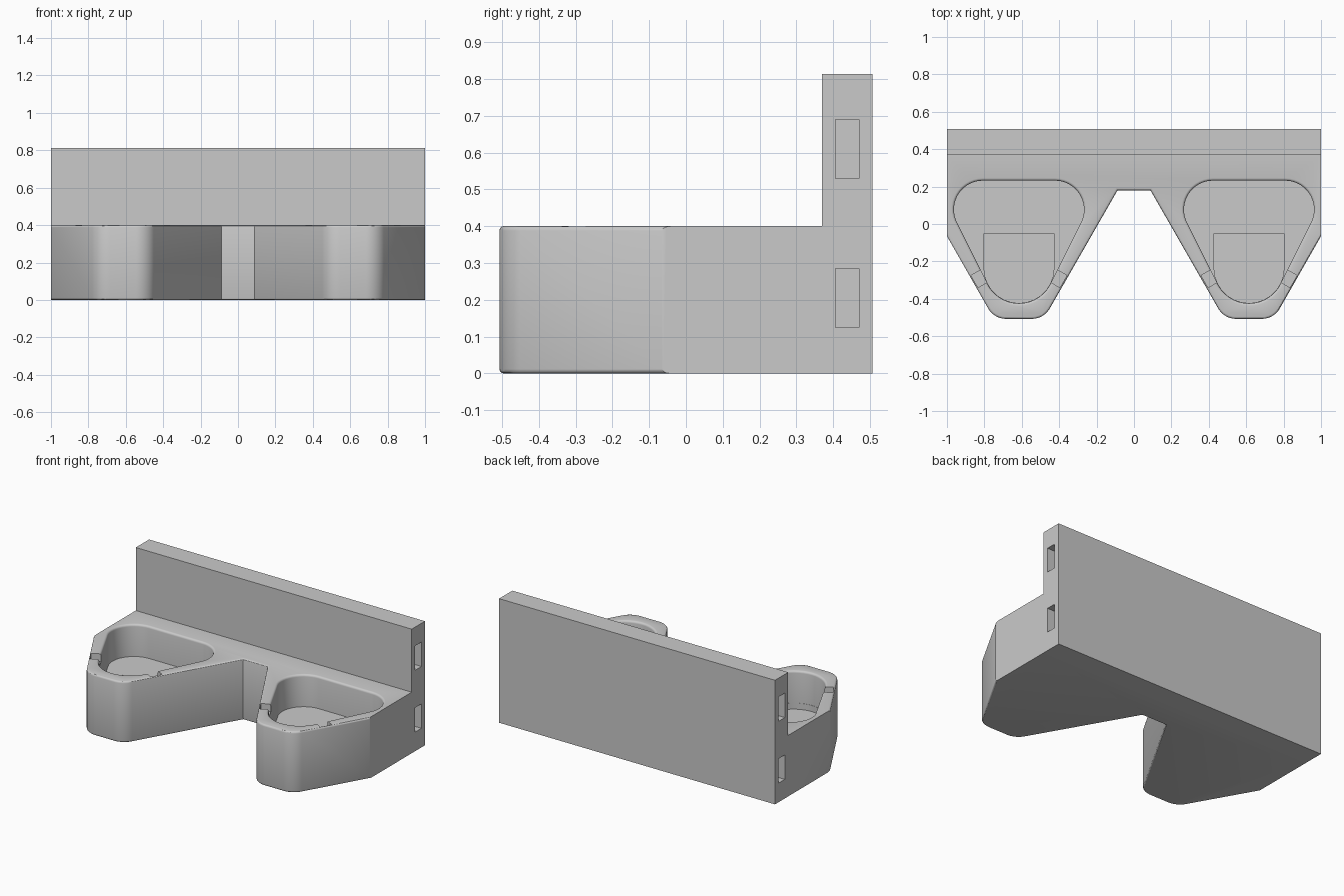
import bpy, bmesh
from math import radians, sin, cos, tan, pi
from mathutils import Vector, Matrix

cube = bpy.data.objects.get("Cube")
if cube:
    bpy.data.objects.remove(cube, do_unlink=True)

BACK, WALL, FRONT = 0.507, 0.37, -0.507
BASE_H, TOP_H = 0.4, 0.813
POCKET_X, FLOOR, RIM = 0.615, 0.19, 0.014

grey = bpy.data.materials.new("plain grey")
grey.use_nodes = True
grey.diffuse_color = (0.59, 0.59, 0.59, 1)
grey.node_tree.nodes["Principled BSDF"].inputs["Base Color"].default_value = grey.diffuse_color


def finish(bm, name):
    bmesh.ops.recalc_face_normals(bm, faces=bm.faces)
    mesh = bpy.data.meshes.new(name)
    bm.to_mesh(mesh)
    bm.free()
    obj = bpy.data.objects.new(name, mesh)
    bpy.context.collection.objects.link(obj)
    mesh.materials.append(grey)
    return obj


def loft(layers):
    """Solid through matching closed rings, given as (z, points)."""
    bm = bmesh.new()
    rings = [[bm.verts.new((p[0], p[1], z)) for p in pts] for z, pts in layers]
    for low, high in zip(rings, rings[1:]):
        for i in range(len(low)):
            j = (i + 1) % len(low)
            bm.faces.new((low[i], low[j], high[j], high[i]))
    bm.faces.new(rings[0])
    bm.faces.new(rings[-1])
    bmesh.ops.recalc_face_normals(bm, faces=bm.faces)
    return bm


def box(name, size, centre, turn=0):
    bm = bmesh.new()
    m = Matrix.Translation(centre) @ Matrix.Rotation(turn, 4, 'Z') @ Matrix.Diagonal((*size, 1))
    bmesh.ops.create_cube(bm, size=1, matrix=m)
    return finish(bm, name)


def arc(cx, cy, r, start, end, steps=14):
    angles = [radians(start + (end - start) * i / steps) for i in range(steps + 1)]
    return [(cx + r * cos(a), cy + r * sin(a)) for a in angles]


def cut(obj, cutter):
    cutter.hide_render = True
    mod = obj.modifiers.new("cut", 'BOOLEAN')
    mod.operation, mod.solver, mod.object = 'DIFFERENCE', 'EXACT', cutter
    bpy.context.view_layer.objects.active = obj
    bpy.ops.object.modifier_apply(modifier=mod.name)
    bpy.data.objects.remove(cutter, do_unlink=True)


def round_corner(prev, corner, nxt, r, steps=10):
    """Points of a fillet between two straight edges."""
    c = Vector(corner)
    a, b = (Vector(prev) - c).normalized(), (Vector(nxt) - c).normalized()
    half = a.angle(b) / 2
    centre = c + (a + b).normalized() * (r / sin(half))
    u, v = c + a * (r / tan(half)) - centre, c + b * (r / tan(half)) - centre
    return [tuple(centre + u.lerp(v, i / steps).normalized() * r) for i in range(steps + 1)]


def pocket_outline(cx, grow):
    pts = arc(-0.193, 0.077, 0.155 + grow, 90, 210)
    pts += arc(0, -0.236, 0.188 + grow, 210, 330)
    pts += arc(0.193, 0.077, 0.155 + grow, 330, 450)
    return [(cx + x, y) for x, y in pts]


# Base with two tapering front lobes
side, outer, inner, root = (1, -0.065), (0.748, FRONT), (0.482, FRONT), (0.088, 0.18)
half = [(1, WALL), side]
half += round_corner(side, outer, inner, 0.11) + round_corner(outer, inner, root, 0.11) + [root]
outline = half + [(-x, y) for x, y in reversed(half)]
bm = loft([(0, outline), (BASE_H, outline)])
rim_edges = [e for e in bm.edges if all(v.co.y < 0.2 for v in e.verts)
             and abs(e.verts[0].co.z - e.verts[1].co.z) < 0.01]
bmesh.ops.bevel(bm, geom=rim_edges, offset=0.012, segments=3, profile=0.5, affect='EDGES')
base = finish(bm, "base")

for sx in (-1, 1):
    cx = sx * POCKET_X
    # Rounded triangular pocket with a softened rim
    layers = [(FLOOR, pocket_outline(cx, 0))]
    for i in range(5):
        t = i / 4 * pi / 2
        layers.append((BASE_H - RIM + RIM * sin(t), pocket_outline(cx, RIM * (1 - cos(t)))))
    layers.append((BASE_H + 0.05, pocket_outline(cx, RIM)))
    cut(base, finish(loft(layers), "pocket_cutter"))
    # Shallow U-shaped step in the pocket floor
    u = [(cx - 0.187, -0.05)] + arc(cx, -0.236, 0.187, 180, 360) + [(cx + 0.187, -0.05)]
    cut(base, finish(loft([(FLOOR - 0.04, u), (FLOOR + 0.02, u)]), "step_cutter"))
    # Small notches across the rim, one on each slanted wall
    for side_sign in (-1, 1):
        cut(base, box("notch_cutter", (0.11, 0.075, 0.1),
                      (cx + side_sign * 0.19, -0.28, BASE_H), side_sign * radians(-30)))

# Upright back plate with two blind slots in each end
plate = box("back_plate", (2, BACK - WALL, TOP_H), (0, (BACK + WALL) / 2, TOP_H / 2))
for sx in (-1, 1):
    for z in (0.205, 0.61):
        cut(plate, box("slot_cutter", (0.2, 0.065, 0.16), (sx, 0.438, z)))

for obj in (base, plate):
    bpy.ops.object.select_all(action='DESELECT')
    obj.select_set(True)
    bpy.context.view_layer.objects.active = obj
    bpy.ops.object.shade_smooth_by_angle(angle=radians(30))
